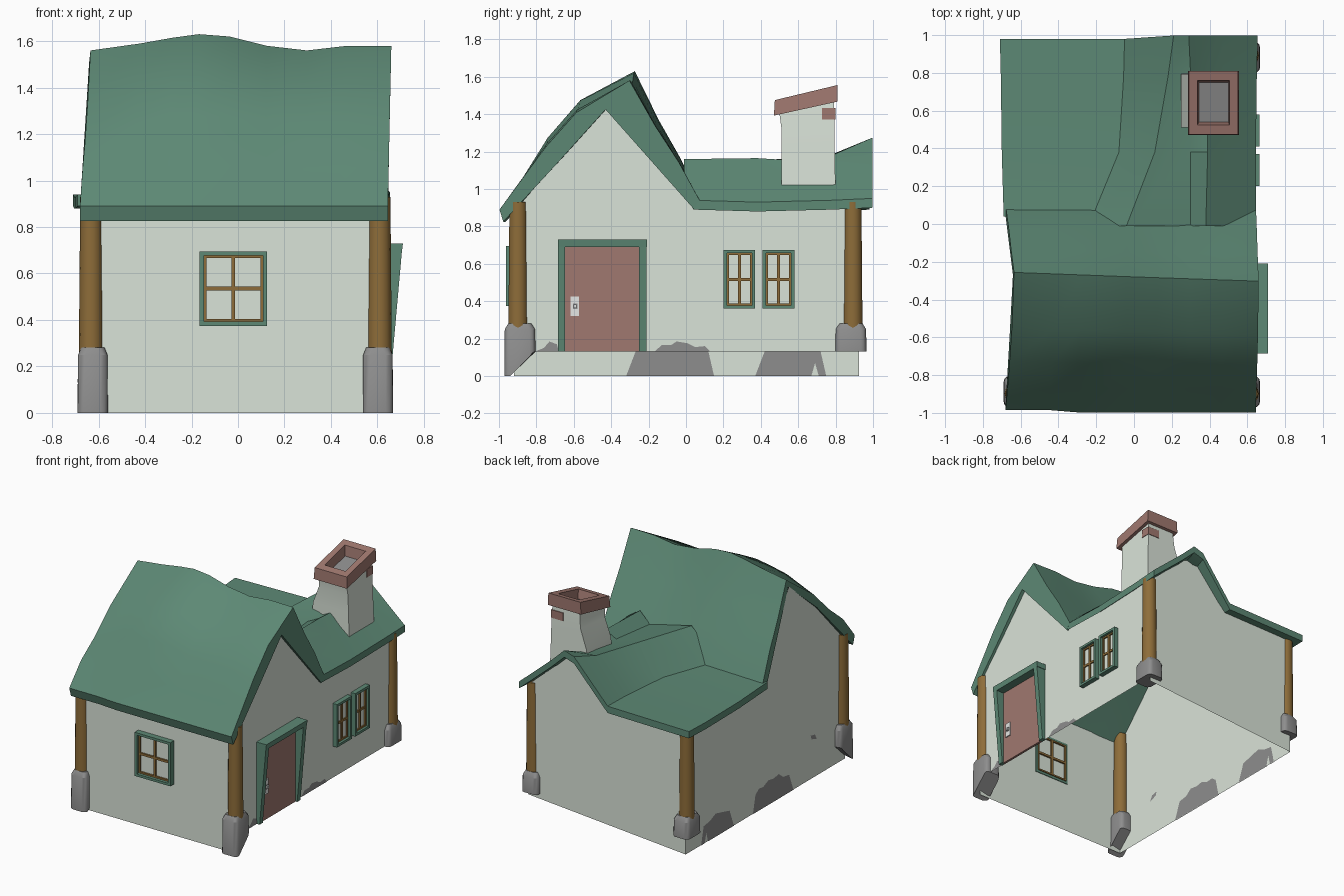
import bpy, bmesh, math
from mathutils import Vector

if "Cube" in bpy.data.objects:
    bpy.data.objects.remove(bpy.data.objects["Cube"])


def material(name, rgb):
    m = bpy.data.materials.new(name)
    m.diffuse_color = (*rgb, 1)
    m.use_nodes = True
    m.node_tree.nodes["Principled BSDF"].inputs["Base Color"].default_value = m.diffuse_color
    return m


PLASTER = material("plaster", (0.70, 0.77, 0.69))
GREEN = material("roof green", (0.11, 0.25, 0.178))
WOOD = material("brown wood", (0.27, 0.152, 0.041))
STONE = material("grey stone", (0.27, 0.27, 0.27))
RED = material("dusty red", (0.35, 0.188, 0.16))
METAL = material("pale metal", (0.80, 0.82, 0.80))


def finish(name, bm, *mats, recalc=True):
    if recalc:
        bmesh.ops.recalc_face_normals(bm, faces=bm.faces)
    me = bpy.data.meshes.new(name)
    bm.to_mesh(me)
    bm.free()
    for m in mats:
        me.materials.append(m)
    ob = bpy.data.objects.new(name, me)
    bpy.context.collection.objects.link(ob)
    return ob


def loft(bm, loops):
    """Skin closed loops of equal length and cap both ends."""
    rings = [[bm.verts.new(p) for p in lp] for lp in loops]
    n = len(rings[0])
    for a, b in zip(rings, rings[1:]):
        for i in range(n):
            j = (i + 1) % n
            bm.faces.new((a[i], a[j], b[j], b[i]))
    return bm.faces.new(rings[0][::-1]), bm.faces.new(rings[-1])


# Side mappings: (along wall, height, outward) -> world
XR, XL, YF, YB = 0.63, -0.645, -0.92, 0.925
right = lambda u, z, n: (XR + n, u, z)
left = lambda u, z, n: (XL - n, u, z)
front = lambda u, z, n: (u, YF - n, z)
back = lambda u, z, n: (u, YB + n, z)


def sheet(name, side, pts, mat, n=0.0):
    """Flat polygon on a wall, facing outward."""
    bm = bmesh.new()
    f = bm.faces.new([bm.verts.new(side(u, z, n)) for u, z in pts])
    f.normal_update()
    out = Vector(side(0, 0, 1)) - Vector(side(0, 0, 0))
    if f.normal.dot(out) < 0:
        f.normal_flip()
    return finish(name, bm, mat, recalc=False)


def boxes(name, side, specs, mat):
    """Boxes on a wall: u0, u1, z0, z1, inner, outer depth."""
    bm = bmesh.new()
    for u0, u1, z0, z1, n0, n1 in specs:
        sq = [(u0, z0), (u1, z0), (u1, z1), (u0, z1)]
        loft(bm, [[side(u, z, n) for u, z in sq] for n in (n0, n1)])
    return finish(name, bm, mat)


def border(u0, u1, z0, z1, w, n0, n1):
    return [(u0, u0 + w, z0, z1, n0, n1), (u1 - w, u1, z0, z1, n0, n1),
            (u0 + w, u1 - w, z0, z0 + w, n0, n1), (u0 + w, u1 - w, z1 - w, z1, n0, n1)]


# Walls; the ground rises towards the right and back
sheet("right_wall", right, [(YF, 0.13), (YB, 0.13), (YB, 0.91), (0.04, 0.91), (-0.43, 1.44), (YF, 0.88)], PLASTER)
sheet("left_wall", left, [(YF, 0), (YB, 0), (YB, 0.91), (0.04, 0.91), (-0.27, 1.51),
                          (-0.58, 1.245), (YF, 0.88)], PLASTER)
sheet("front_wall", front, [(XL, 0), (XR, 0), (XR, 0.88), (XL, 0.88)], PLASTER)
sheet("back_wall", back, [(XL, 0), (XR, 0.1), (XR, 0.91), (0.28, 1.22), (0.2, 1.2), (-0.05, 0.91), (XL, 0.91)], PLASTER)

# Bare stone patches on the plaster
low = [(-0.32, 0), (0.15, 0), (0.12, 0.13), (0.08, 0.16), (0.03, 0.155), (-0.03, 0.18),
       (-0.09, 0.17), (-0.15, 0.18), (-0.2, 0.14), (-0.27, 0.13)]
low2 = [(0.37, 0), (0.67, 0), (0.69, 0.07), (0.71, 0), (0.75, 0), (0.72, 0.13), (0.65, 0.14),
        (0.58, 0.17), (0.5, 0.15), (0.42, 0.13)]
spot = [(-0.59, 0.27), (-0.53, 0.29), (-0.52, 0.32), (-0.57, 0.31)]
for pts in (low, low2, spot):
    for n in (0.003, -0.003):
        sheet("left_stone_patch", left, pts, STONE, n)
mid = [(-0.17, 0.13), (0.13, 0.13), (0.1, 0.16), (0.05, 0.155), (0.01, 0.175), (-0.05, 0.185), (-0.08, 0.165), (-0.13, 0.165)]
edge = [(-0.81, 0.13), (-0.68, 0.13), (-0.69, 0.17), (-0.73, 0.185), (-0.76, 0.15)]
for pts in (mid, edge):
    sheet("right_stone_patch", right, pts, STONE, 0.003)

# Corner posts and stone footings
for cx, nx in ((-0.625, "left"), (0.602, "right")):
    for cy, ny in ((-0.888, "front"), (0.882, "back")):
        bm = bmesh.new()
        px, py = cx + math.copysign(0.007, cx), cy + math.copysign(0.01, cy)
        ring = lambda z, r: [(px + r * math.cos(math.tau * i / 14),
                              py + r * math.sin(math.tau * i / 14), z) for i in range(14)]
        loft(bm, [ring(0.24, 0.053), ring(0.6, 0.05), ring(0.93, 0.047)])
        finish(f"{ny}_{nx}_post", bm, WOOD)

        def footing(z, a, b, r=0.03):
            pts = []
            for k, (sx, sy) in enumerate(((1, 1), (-1, 1), (-1, -1), (1, -1))):
                for s in range(4):
                    t = math.radians(90 * k + 30 * s)
                    pts.append((cx + sx * (a - r) + r * math.cos(t), cy + sy * (b - r) + r * math.sin(t), z))
            return pts

        def ground(p):
            z = 0.13 if ny == "back" else min(0.13, max(0, (p[1] + 0.91) * 1.4))
            return (p[0], p[1], z)
        bm = bmesh.new()
        loft(bm, [[ground(p) for p in footing(0, 0.065, 0.083)],
                  footing(0.25, 0.063, 0.081), footing(0.282, 0.05, 0.062)])
        finish(f"{ny}_{nx}_footing", bm, STONE)

# Main roof: thick gable section swept along a wavy ridge
section = [(-0.965, 0.825), (-0.985, 0.89), (-0.87, 1.06), (-0.74, 1.23), (-0.57, 1.42), (-0.28, 1.60),
           (-0.15, 1.35), (-0.03, 1.15), (0.075, 0.94)]
ridge = [(-0.68, 1.56), (-0.45, 1.59), (-0.3, 1.615), (-0.18, 1.63), (-0.04, 1.62), (0.12, 1.58),
         (0.29, 1.56), (0.46, 1.58), (0.645, 1.58)]
loops = []
for x, top in ridge:
    bulge = 0.035 * (1 - (x / 0.68) ** 2)
    if x < -0.6:
        bulge = -0.045
    t = (x + 0.68) / 1.325
    # underside closes up towards the left end
    under = [(0.04, 0.895), (-0.27 - 0.16 * t, 1.505 - 0.08 * t), (-0.58 - 0.12 * t, 1.24 - 0.115 * t)]
    lp = []
    for i, (y, z) in enumerate(section + under):
        h = max(0, (z - 0.89) / 0.71)
        dx = h * (0.045 * x / -0.68 if x < 0 else 0.015 * x / 0.645)
        lift = bulge if i in (3, 4) else 0
        if i < 9:
            y -= 0.035 * x * h
            z += (top - 1.6) * h + lift
        if i < 2 and x > -0.35:
            y -= 0.012
        lp.append((x + dx, y, z))
    loops.append(lp)
bm = bmesh.new()
loft(bm, loops)
finish("main_roof", bm, GREEN)

# Rear roof: low plane on the left, offset ridge on the right with a small hump
rows = [
    (-0.01, [(-0.69, .94), (-0.24, .95), (-0.04, 1.16), (0.30, 1.08), (0.38, 1.16), (0.47, 1.10), (0.645, .94)]),
    (0.38, [(-0.70, .93), (-0.08, .94), (0.11, 1.15), (0.30, 1.12), (0.39, 1.165), (0.47, 1.08), (0.645, .93)]),
    (0.78, [(-0.705, .93), (-0.055, .95), (0.18, 1.185), (0.30, 1.18), (0.39, 1.14), (0.47, 1.08), (0.65, .94)]),
    (0.98, [(-0.71, .94), (-0.05, .95), (0.21, 1.25), (0.29, 1.275), (0.39, 1.18), (0.47, 1.11), (0.655, .95)]),
]
loops = []
for y, r in rows:
    def slide(x):
        if y < 0:
            return 0.04 if abs(x) > 0.6 else y
        return y + 0.018 if y > 0.9 and x > 0.1 else y
    loops.append([(x, slide(x), z) for x, z in r] + [(x, slide(x), z - 0.05) for x, z in reversed(r)])
bm = bmesh.new()
loft(bm, loops)
finish("rear_roof", bm, GREEN)


# Chimney stack: flared, slightly leaning
def rect(x0, x1, y0, y1, z, tilt=0.0):
    return [(x, y, z + tilt * (y - 0.64)) for x, y in ((x0, y0), (x1, y0), (x1, y1), (x0, y1))]


bm = bmesh.new()
loft(bm, [rect(0.245, 0.545, 0.51, 0.80, 0.99), rect(0.25, 0.54, 0.51, 0.795, 1.2, 0.05),
          rect(0.30, 0.535, 0.51, 0.795, 1.34, 0.1), rect(0.31, 0.53, 0.50, 0.79, 1.43, 0.22)])
finish("chimney_stack", bm, PLASTER)

# Chimney cap with sunken flue
bm = bmesh.new()
_, flue = loft(bm, [rect(0.285, 0.555, 0.47, 0.81, 1.43, 0.22), rect(0.29, 0.55, 0.475, 0.81, 1.515, 0.24),
                    rect(0.335, 0.505, 0.525, 0.76, 1.515, 0.24), rect(0.345, 0.50, 0.54, 0.75, 1.445, 0.22)])
flue.material_index = 1
finish("chimney_cap", bm, RED, STONE)

# Exposed brick wrapping the stack corner
bm = bmesh.new()
loft(bm, [rect(0.44, 0.538, 0.727, 0.798, z) for z in (1.373, 1.432)])
finish("corner_brick", bm, RED)


# Windows: green frame, wooden sash and bars, pale panes
def window(name, side, u0, u1, z0, z1, depth):
    boxes(name + "_frame", side, border(u0, u1, z0, z1, 0.018, -0.005, depth), GREEN)
    a, b, c, d = u0 + 0.018, u1 - 0.018, z0 + 0.018, z1 - 0.018
    um, zm, n = (a + b) / 2, (c + d) / 2, depth * 0.5
    boxes(name + "_sash", side, border(a, b, c, d, 0.011, -0.012, n) + [
        (um - 0.008, um + 0.008, c, d, -0.012, n), (a, b, zm - 0.008, zm + 0.008, -0.012, n - 0.001)], WOOD)
    sheet(name + "_panes", side, [(a, c), (b, c), (b, d), (a, d)], PLASTER, 0.008)


window("front_window", front, -0.165, 0.125, 0.375, 0.695, 0.043)
window("side_window_a", right, 0.2, 0.37, 0.36, 0.675, 0.035)
window("side_window_b", right, 0.41, 0.58, 0.36, 0.675, 0.035)

# Door, leaning frame and lintel
boxes("door", right, [(-0.655, -0.245, 0.13, 0.69, -0.005, 0.012)], RED)
bm = bmesh.new()
for u0, u1 in ((-0.685, -0.648), (-0.25, -0.212)):
    loft(bm, [[right(u, z, n) for u, n in ((u0, -0.005), (u1, -0.005), (u1, d), (u0, d))]
              for z, d in ((0.13, 0.025), (0.69, 0.075))])
loft(bm, [[right(u, z, n) for z, n in ((0.69, -0.005), (0.69, 0.075), (0.73, 0.08), (0.73, -0.005))]
          for u in (-0.685, -0.208)])
finish("door_frame", bm, GREEN)
boxes("handle_plate", right, [(-0.617, -0.572, 0.32, 0.425, 0.01, 0.02)], METAL)
boxes("keyhole", right, [(-0.605, -0.581, 0.358, 0.387, 0.018, 0.023)], STONE)
boxes("handle_knob", right, [(-0.601, -0.585, 0.363, 0.382, 0.02, 0.032)], METAL)

# Soft shading with sharp edges kept
for ob in bpy.context.scene.objects:
    ob.select_set(True)
    bpy.context.view_layer.objects.active = ob
bpy.ops.object.shade_smooth_by_angle(angle=math.radians(32))
